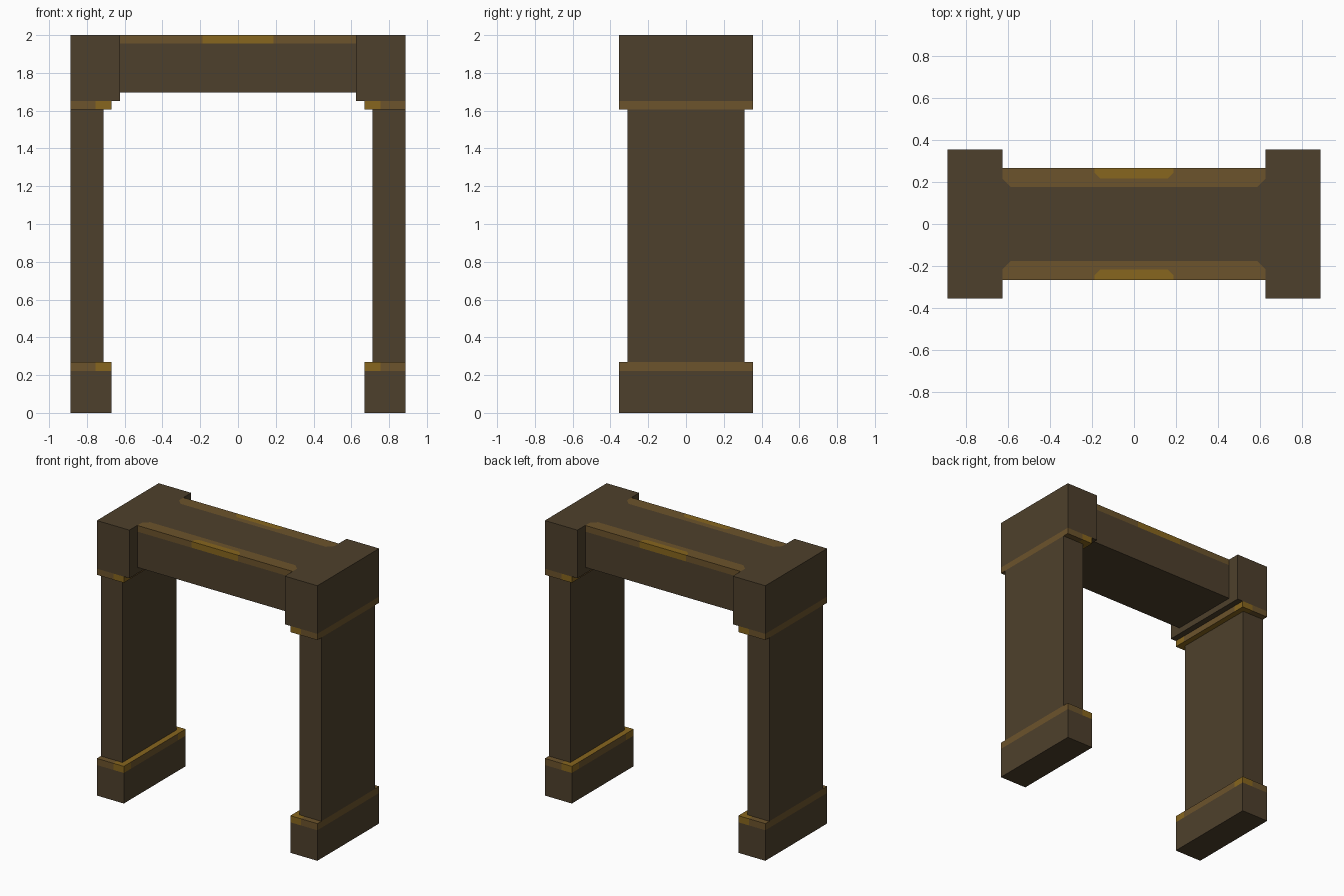
import bpy
import bmesh
from mathutils import Vector

if "Cube" in bpy.data.objects:
    bpy.data.objects.remove(bpy.data.objects["Cube"], do_unlink=True)


def material(name, rgb):
    m = bpy.data.materials.new(name)
    m.use_nodes = True
    m.diffuse_color = (*rgb, 1)
    bsdf = m.node_tree.nodes["Principled BSDF"]
    bsdf.inputs["Base Color"].default_value = (*rgb, 1)
    bsdf.inputs["Roughness"].default_value = 0.9
    return m


MATERIALS = [
    material("dark_brown", (0.076, 0.051, 0.025)),
    material("tan_trim", (0.150, 0.087, 0.025)),
    material("gold_trim", (0.242, 0.133, 0.013)),
]
DARK, TAN, GOLD = range(3)


def box(name, low, high, cuts=(), rule=None):
    """Box between two corners, cut by (point, normal) planes and coloured by rule."""
    low, high = Vector(low), Vector(high)
    bm = bmesh.new()
    bmesh.ops.create_cube(bm, size=1)
    for v in bm.verts:
        v.co = (low + high) / 2 + v.co * (high - low)
    for point, normal in cuts:
        geom = bm.verts[:] + bm.edges[:] + bm.faces[:]
        bmesh.ops.bisect_plane(bm, geom=geom, plane_co=point, plane_no=normal)
    bm.normal_update()
    if rule:
        for f in bm.faces:
            f.material_index = rule(f.calc_center_median(), f.normal)
    # merge cells of equal colour
    bmesh.ops.dissolve_limit(bm, angle_limit=0.01, verts=bm.verts[:],
                             edges=bm.edges[:], delimit={'MATERIAL'})
    bmesh.ops.recalc_face_normals(bm, faces=bm.faces[:])
    mesh = bpy.data.meshes.new(name)
    bm.to_mesh(mesh)
    bm.free()
    for m in MATERIALS:
        mesh.materials.append(m)
    obj = bpy.data.objects.new(name, mesh)
    bpy.context.collection.objects.link(obj)
    return obj


OUTER, DEPTH = 0.887, 0.355      # outer x and half depth of the pillars
INNER, GOLD_X = 0.67, 0.755      # inner trim edge and where its gold ends


def trim_colour(c, n):
    """Tan band, gold towards the inner corners and on the inner ledge."""
    near_corner = abs(c.x) < GOLD_X and abs(c.y) > 0.27
    inner_ledge = abs(n.z) > 0.5 and abs(c.x) < GOLD_X
    return GOLD if near_corner or inner_ledge else TAN


def base_colour(c, n):
    return trim_colour(c, n) if c.z > 0.223 else DARK


# Pillars, one on each side
for side, s in (("left", 1), ("right", -1)):
    def pillar_box(part, inner, depth, z0, z1, cuts=(), rule=None):
        xs = sorted((s * inner, s * OUTER))
        box(f"{side}_{part}", (xs[0], -depth, z0), (xs[1], depth, z1), cuts, rule)

    corner_cuts = [((s * GOLD_X, 0, 0), (1, 0, 0)),
                   ((0, 0.27, 0), (0, 1, 0)), ((0, -0.27, 0), (0, 1, 0))]
    pillar_box("pillar_base", INNER, DEPTH, 0, 0.27,
               corner_cuts + [((0, 0, 0.222), (0, 0, 1))], base_colour)
    pillar_box("pillar_shaft", 0.712, 0.31, 0.27, 1.605)
    pillar_box("capital_trim", INNER, DEPTH, 1.605, 1.65, corner_cuts, trim_colour)
    pillar_box("capital", 0.625, DEPTH, 1.65, 2)


# Lintel with worn-edge trim along its top corners
def lintel_colour(c, n):
    x, y = abs(c.x), abs(c.y)
    if n.z > 0.5:
        if y > 0.217 and x < 0.187 and x - y < -0.055:
            return GOLD
        return TAN if y > 0.175 and x - y < 0.41 else DARK
    if abs(n.y) > 0.5 and c.z > 1.955:
        return GOLD if x < 0.187 else TAN
    return DARK


lintel_cuts = [((0, 0, 1.955), (0, 0, 1))]
for s in (1, -1):
    lintel_cuts += [((s * 0.187, 0, 0), (1, 0, 0)),
                    ((0, s * 0.217, 0), (0, 1, 0)),
                    ((0, s * 0.175, 0), (0, 1, 0))]
    for t in (1, -1):
        # corner chamfers of the gold and tan patches
        for offset in (-0.055, 0.41):
            lintel_cuts.append(((s * offset, 0, 0), (s, t, 0)))
box("lintel", (-0.625, -0.265, 1.695), (0.625, 0.265, 2), lintel_cuts, lintel_colour)
